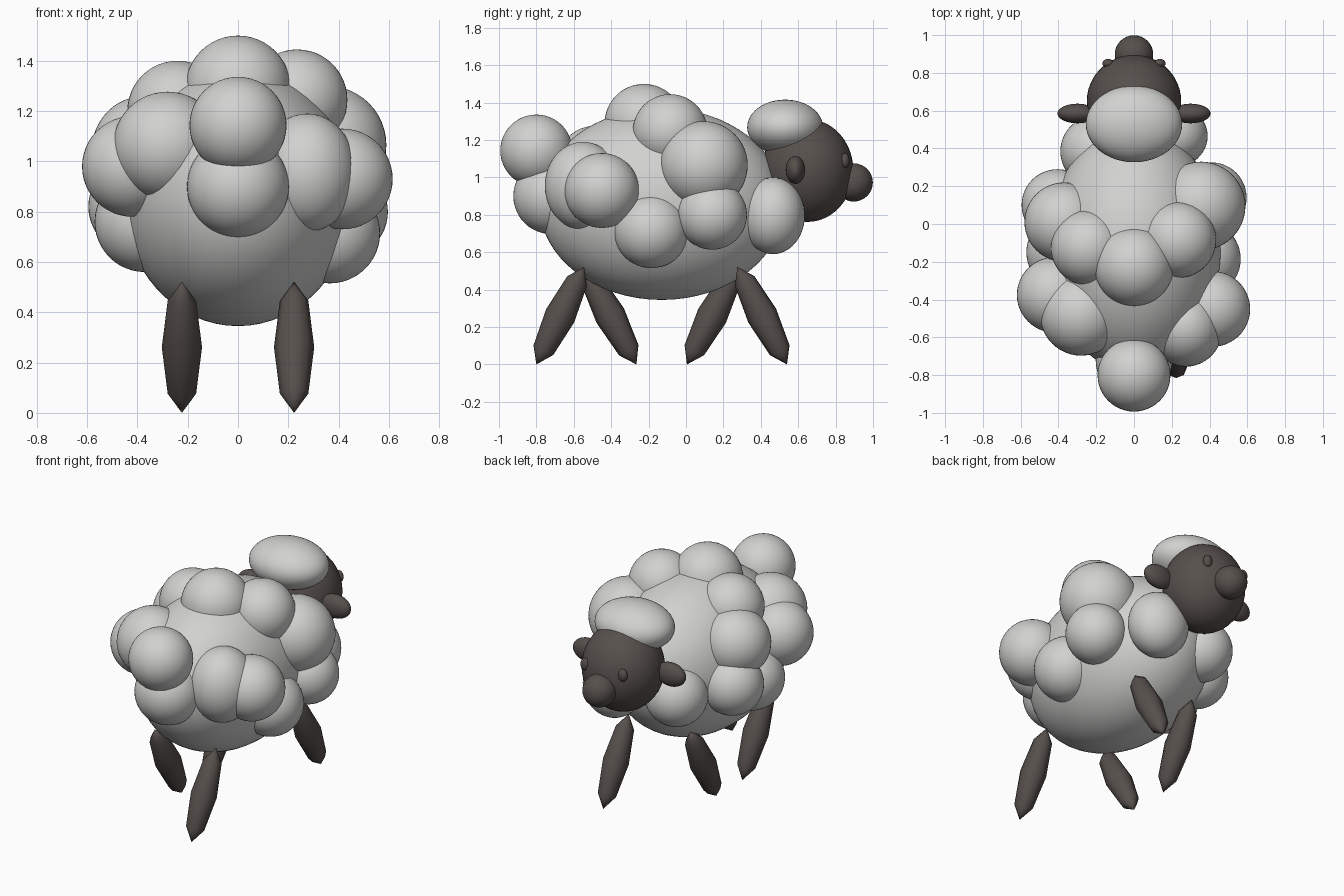
import bpy, math
from mathutils import Vector


def material(name, rgb):
    m = bpy.data.materials.new(name)
    m.diffuse_color = (*rgb, 1)
    return m


wool = material("pale wool", (0.64, 0.64, 0.63))
skin = material("dark brown skin", (0.095, 0.08, 0.073))


def ball(name, loc, radii, mat, segments=48, rings=24):
    """Smooth ellipsoid from a centre and one radius or three."""
    if not isinstance(radii, tuple):
        radii = (radii,) * 3
    bpy.ops.mesh.primitive_uv_sphere_add(segments=segments, ring_count=rings, location=loc)
    ob = bpy.context.object
    ob.name = name
    ob.scale = radii
    ob.data.materials.append(mat)
    bpy.ops.object.shade_smooth()
    return ob


# Body
ball("body", (0, -0.13, 0.858), (0.46, 0.655, 0.513), wool, 64, 32)

# Wool tufts: centre, radii
tufts = [
    ((0, -0.225, 1.29), 0.21),                        # back ridge
    ((0.235, -0.085, 1.245), 0.20),
    ((-0.24, -0.125, 1.20), 0.20),
    ((0, -0.72, 0.90), 0.203),                        # rump
    ((0.355, 0.095, 1.065), 0.235),                   # right flank
    ((0.41, 0.14, 0.80), 0.186),
    ((0.20, 0.465, 0.795), (0.19, 0.17, 0.205)),
    ((0.365, -0.185, 0.715), 0.20),
    ((0.415, -0.45, 0.93), 0.20),
    ((0.275, -0.55, 0.955), (0.195, 0.205, 0.235)),
    ((-0.28, -0.48, 1.06), 0.217),                    # left flank
    ((-0.42, -0.375, 0.98), 0.20),
    ((-0.37, -0.15, 0.76), 0.20),
    ((-0.37, 0.01, 1.05), 0.21),
    ((-0.405, 0.10, 0.82), 0.19),
    ((-0.20, 0.385, 0.80), 0.19),
]
for i, (loc, r) in enumerate(tufts):
    ball(f"wool_tuft_{i + 1}", loc, r, wool)
ball("tail", (0, -0.80, 1.143), 0.193, wool)

# Head
ball("head", (0, 0.65, 1.037), (0.25, 0.245, 0.275), skin)
ball("wool_cap", (0, 0.53, 1.268), (0.255, 0.203, 0.148), wool)
ball("nose", (0, 0.897, 0.973), 0.102, skin, 32, 16)
for side, s in (("left", -1), ("right", 1)):
    ball(f"{side}_ear", (s * 0.30, 0.585, 1.04), (0.105, 0.052, 0.075), skin, 32, 16)
    ball(f"{side}_eye", (s * 0.137, 0.85, 1.09), (0.03, 0.024, 0.04), skin, 24, 12)

# Legs: pointed spindles from hip to foot
for name, x, hip, foot in (("front_right_leg", 0.223, 0.275, 0.54),
                           ("front_left_leg", -0.223, 0.275, 0.005),
                           ("back_right_leg", 0.223, -0.545, -0.80),
                           ("back_left_leg", -0.223, -0.545, -0.265)):
    top, tip = Vector((x, hip, 0.522)), Vector((x, foot, 0.0))
    axis = top - tip
    leg = ball(name, (top + tip) / 2, (0.08, 0.083, axis.length / 2), skin, 8, 4)
    leg.rotation_euler = (math.atan2(-axis.y, axis.z), 0, 0)
